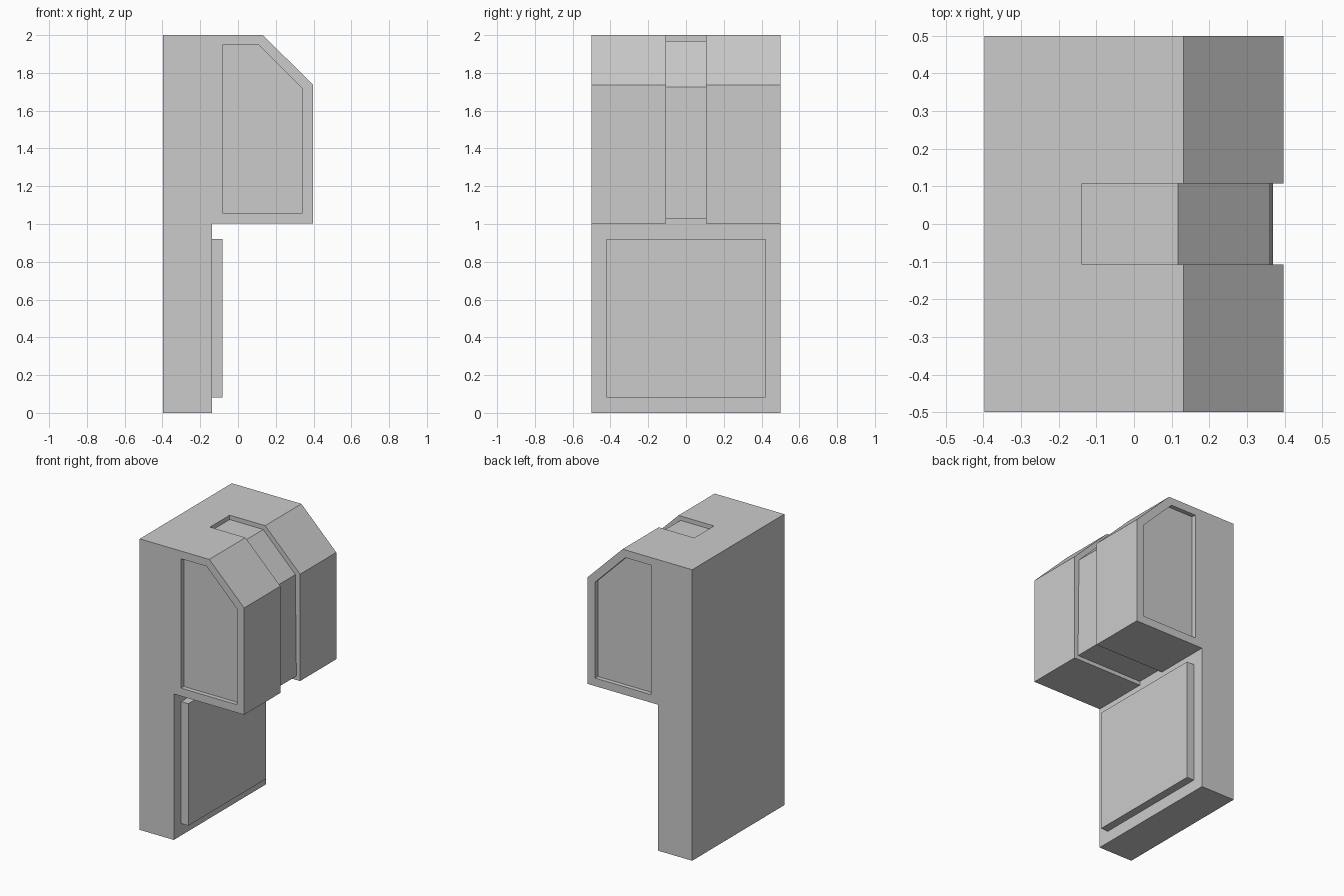
import bpy, bmesh
from mathutils import Vector

if "Cube" in bpy.data.objects:
    bpy.data.objects.remove(bpy.data.objects["Cube"])


def prism(name, profile, y0, y1):
    """Extrude an XZ profile from y0 to y1."""
    bm = bmesh.new()
    face = bm.faces.new([bm.verts.new((x, y0, z)) for x, z in profile])
    new = bmesh.ops.extrude_face_region(bm, geom=[face])["geom"]
    moved = [v for v in new if isinstance(v, bmesh.types.BMVert)]
    bmesh.ops.translate(bm, verts=moved, vec=Vector((0, y1 - y0, 0)))
    bmesh.ops.recalc_face_normals(bm, faces=bm.faces)
    mesh = bpy.data.meshes.new(name)
    bm.to_mesh(mesh)
    bm.free()
    obj = bpy.data.objects.new(name, mesh)
    bpy.context.collection.objects.link(obj)
    return obj


def cut(target, cutter):
    """Subtract cutter from target, then discard the cutter."""
    cutter.hide_render = True
    mod = target.modifiers.new("cut", 'BOOLEAN')
    mod.operation = 'DIFFERENCE'
    mod.solver = 'EXACT'
    mod.object = cutter
    bpy.context.view_layer.objects.active = target
    bpy.ops.object.modifier_apply(modifier=mod.name)
    bpy.data.objects.remove(cutter)


# Main body: thin lower wall with a chamfered overhanging upper block
body = prism("body", [(-0.397, 0), (-0.138, 0), (-0.138, 1.003), (0.397, 1.003),
                      (0.397, 1.737), (0.132, 2), (-0.397, 2)], -0.5, 0.5)

# Shallow recess on each side of the upper block
recess = [(-0.083, 1.058), (0.341, 1.058), (0.341, 1.717),
          (0.111, 1.947), (-0.083, 1.947)]
for side in (-1, 1):
    cut(body, prism("recess_cutter", recess, side * 0.47, side * 0.6))

# Central channel wrapping over the top, chamfer, front and underside
channel = [(-0.138, 2.1), (-0.138, 1.97), (0.117, 1.97), (0.361, 1.725),
           (0.369, 1.03), (-0.138, 1.03), (-0.138, 0.95), (0.6, 0.95), (0.6, 2.1)]
cut(body, prism("channel_cutter", channel, -0.107, 0.107))

# Raised panel on the lower wall
prism("lower_panel", [(-0.14, 0.082), (-0.083, 0.082),
                      (-0.083, 0.92), (-0.14, 0.92)], -0.42, 0.42)
